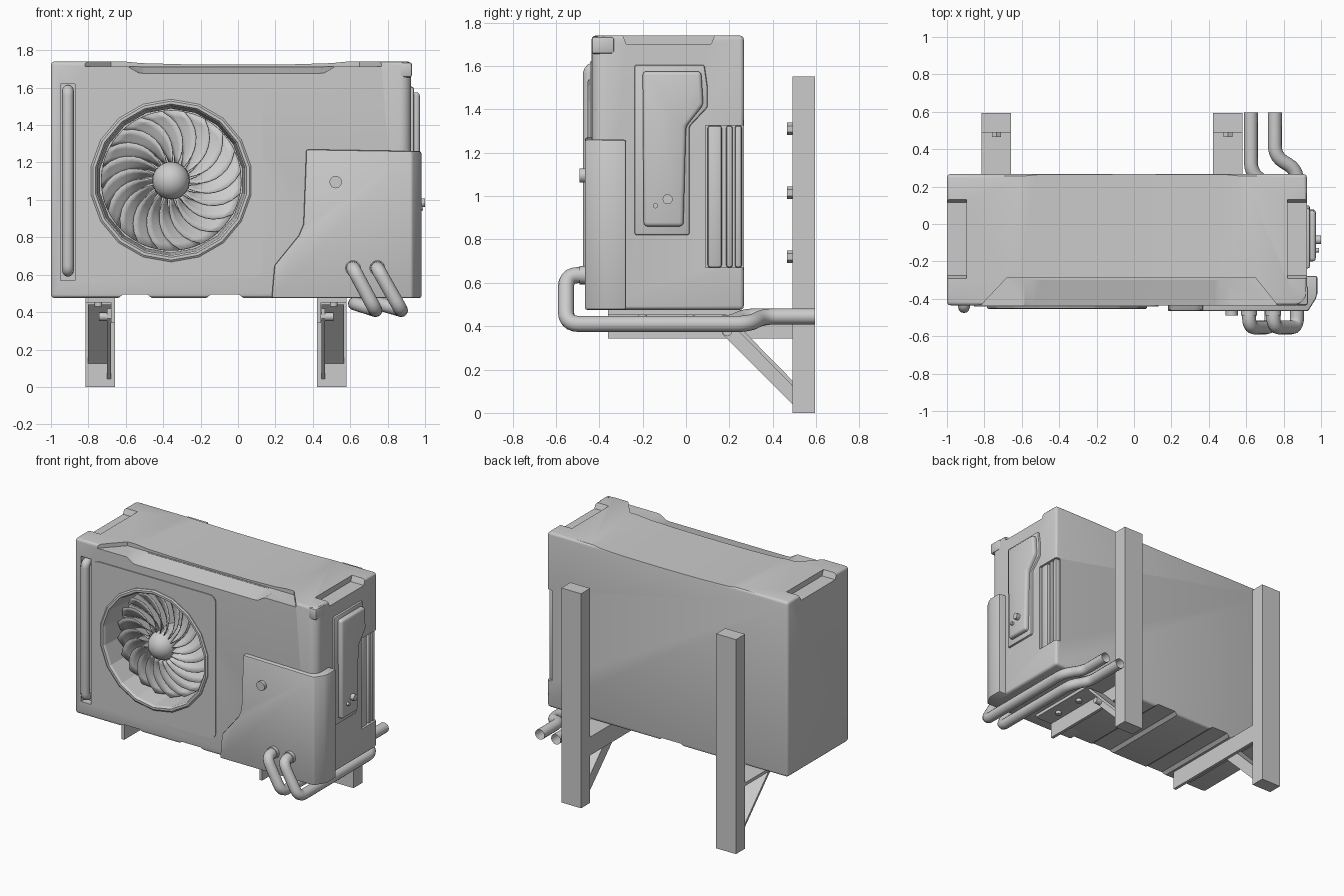
import bpy, bmesh, math
from mathutils import Vector, Matrix

if "Cube" in bpy.data.objects:
    bpy.data.objects.remove(bpy.data.objects["Cube"])

def finish(bm, name):
    bmesh.ops.recalc_face_normals(bm, faces=bm.faces)
    me = bpy.data.meshes.new(name)
    bm.to_mesh(me); bm.free()
    ob = bpy.data.objects.new(name, me)
    bpy.context.collection.objects.link(ob)
    return ob

def activate(ob):
    bpy.ops.object.select_all(action='DESELECT')
    ob.select_set(True)
    bpy.context.view_layer.objects.active = ob

def smooth(ob, angle=35):
    activate(ob)
    bpy.ops.object.shade_smooth_by_angle(angle=math.radians(angle))
    return ob

def prism(name, pts, axis, lo, hi):
    """Extrude a 2D outline: axis x uses (y,z), y uses (x,z), z uses (x,y)."""
    put = {'x': lambda a, b, c: (c, a, b), 'y': lambda a, b, c: (a, c, b),
           'z': lambda a, b, c: (a, b, c)}[axis]
    bm = bmesh.new()
    r0 = [bm.verts.new(put(a, b, lo)) for a, b in pts]
    r1 = [bm.verts.new(put(a, b, hi)) for a, b in pts]
    bm.faces.new(r0); bm.faces.new(r1)
    n = len(pts)
    for i in range(n):
        bm.faces.new((r0[i], r0[(i+1) % n], r1[(i+1) % n], r1[i]))
    return finish(bm, name)

def box(name, x0, x1, y0, y1, z0, z1):
    return prism(name, [(x0, y0), (x1, y0), (x1, y1), (x0, y1)], 'z', z0, z1)

def hull(name, pts):
    bm = bmesh.new()
    for p in pts: bm.verts.new(p)
    bmesh.ops.convex_hull(bm, input=bm.verts)
    return finish(bm, name)

def cyl(name, c, axis, r, h, n=16, r2=None):
    rot = {'x': Matrix.Rotation(math.pi/2, 4, 'Y'), 'y': Matrix.Rotation(math.pi/2, 4, 'X'),
           'z': Matrix()}[axis]
    bm = bmesh.new()
    bmesh.ops.create_cone(bm, cap_ends=True, segments=n, radius1=r, radius2=r2 or r,
                          depth=h, matrix=Matrix.Translation(c) @ rot)
    return smooth(finish(bm, name))

def bevel(ob, w, seg=3):
    m = ob.modifiers.new('bevel', 'BEVEL')
    m.width, m.segments, m.limit_method = w, seg, 'ANGLE'
    m.use_clamp_overlap = False
    activate(ob); bpy.ops.object.modifier_apply(modifier=m.name)
    return ob

def cut(ob, cutter, keep=False):
    m = ob.modifiers.new('cut', 'BOOLEAN')
    m.operation, m.object, m.solver = 'DIFFERENCE', cutter, 'EXACT'
    activate(ob); bpy.ops.object.modifier_apply(modifier=m.name)
    if not keep: bpy.data.objects.remove(cutter)

def arc(cx, cy, r, a0, a1, n=6):
    return [(cx + r*math.cos(math.radians(a0 + (a1-a0)*i/n)),
             cy + r*math.sin(math.radians(a0 + (a1-a0)*i/n))) for i in range(n+1)]

def tube(name, pts, r, bend, caps=False):
    pts = [Vector(p) for p in pts]
    path = [pts[0]]
    for a, b, c in zip(pts, pts[1:], pts[2:]):
        p = b + (a-b).normalized() * min(bend, (a-b).length*.48)
        q = b + (c-b).normalized() * min(bend, (c-b).length*.48)
        path += [p*(1-t)**2 + b*2*t*(1-t) + q*t*t for t in (0, .2, .4, .6, .8, 1)]
    path.append(pts[-1])
    cu = bpy.data.curves.new(name, 'CURVE')
    cu.dimensions, cu.bevel_depth, cu.bevel_resolution, cu.use_fill_caps = '3D', r, 4, caps
    sp = cu.splines.new('POLY'); sp.points.add(len(path)-1)
    for s, p in zip(sp.points, path): s.co = (*p, 1)
    ob = bpy.data.objects.new(name, cu)
    bpy.context.collection.objects.link(ob)
    activate(ob); bpy.ops.object.convert(target='MESH')
    return smooth(bpy.context.object, 40)

FX, FZ = -.358, 1.103   # fan centre

# casing, with a wider rounded front right corner
body = prism('casing', [(-1, -.435)] + arc(.865, -.375, .06, -90, 0) + [(.925, .267), (-1, .267)],
             'z', .475, 1.74)
bevel(body, .02)
# dished lid, sloping front lip and the two hand grips
cut(body, prism('c', [(-.62, 1.741), (-.52, 1.731), (-.3, 1.725), (0, 1.723), (.3, 1.725), (.5, 1.731),
                      (.6, 1.741), (.6, 1.9), (-.62, 1.9)], 'y', -.292, .4))
cut(body, hull('c', [(x, y, z) for z in (1.712, 1.9) for x, y in
                     ((-.88, -.5), (-.68, -.288), (.65, -.288), (.82, -.5))]))
cut(body, hull('c', [(-.59, -.3, 1.716), (.52, -.3, 1.716), (-.62, -.5, 1.73), (.55, -.5, 1.73),
                     (-.5, -.44, 1.675), (.43, -.44, 1.675), (-.5, -.5, 1.66), (.43, -.5, 1.66),
                     (-.5, -.3, 1.71), (.43, -.3, 1.71)]))
for x0, x1 in ((-1.1, -.895), (.82, 1.1)):
    cut(body, prism('c', [(-.275, 1.7), (.115, 1.7), (.14, 1.76), (-.3, 1.76)], 'x', x0, x1))
# floor grooves, coil opening, grip slot
for x0, x1 in ((-.64, -.46), (-.17, .03)):
    cut(body, prism('c', [(x0, .46), (x0, .475), (x0+.025, .494), (x1-.025, .494), (x1, .475), (x1, .46)],
                    'y', -.6, .6))
cut(body, box('c', .885, 1.1, .09, .4, .67, 1.325))
cut(body, box('c', -.95, -.872, -.6, -.385, .57, 1.62))
# fan panel and the fan well through both
x0, x1, z0, z1, r = -.855, .13, .585, 1.62, .05
panel = prism('fan_panel', arc(x0+r, z0+r, r, 180, 270) + arc(x1-r, z0+r, r, 270, 360) +
              arc(x1-r, z1-r, r, 0, 90) + arc(x0+r, z1-r, r, 90, 180), 'y', -.442, -.4)
well = cyl('well', (FX, -.4, FZ), 'y', .42, .4, 36)
cut(panel, well, True); cut(body, well)
smooth(body, 30); smooth(panel, 30)
smooth(bevel(box('corner_cap', .86, .93, -.435, -.33, 1.655, 1.735), .012, 2))

# vertical grip bar
tube('grip_bar', [(-.909, -.39, .62), (-.909, -.445, .62), (-.909, -.445, 1.585), (-.909, -.39, 1.585)],
     .031, .03, True)

# 18-sided fan ring
bm = bmesh.new()
prof = [(.435, -.43), (.435, -.448), (.425, -.455), (.41, -.455), (.40, -.44), (.385, -.23), (.415, -.23)]
rings = []
for i in range(18):
    a = math.radians(90 + 20*i)
    rings.append([bm.verts.new((FX + q*math.cos(a), y, FZ + q*math.sin(a))) for q, y in prof])
for i in range(18):
    A, B = rings[i], rings[(i+1) % 18]
    for j in range(len(prof)):
        k = (j+1) % len(prof)
        bm.faces.new((A[j], A[k], B[k], B[j]))
finish(bm, 'fan_ring')

# swept fan blades with narrow roots
bm = bmesh.new()
N, R, S = 20, 8, 3
for b in range(N):
    g = []
    for i in range(R+1):
        t = i/R
        rad = .1 + .275*t
        wide = math.radians(10 + 13*math.sin(min(t*1.6, 1)*math.pi/2) - 6*max(0, t-.8)*5)
        row = []
        for j in range(S+1):
            s = j/S
            a = 2*math.pi*b/N + math.radians(34)*t**1.3 + wide*(s-.5)
            row.append(bm.verts.new((FX + rad*math.cos(a), -.385 + .05*t + .065*s, FZ + rad*math.sin(a))))
        g.append(row)
    for i in range(R):
        for j in range(S):
            bm.faces.new((g[i][j], g[i+1][j], g[i+1][j+1], g[i][j+1]))
blades = finish(bm, 'fan_blades')
m = blades.modifiers.new('thick', 'SOLIDIFY'); m.thickness = .006
smooth(blades)
bm = bmesh.new()
bmesh.ops.create_uvsphere(bm, u_segments=24, v_segments=16, radius=.1,
                          matrix=Matrix.Translation((FX, -.345, FZ)))
smooth(finish(bm, 'fan_hub'))
cyl('fan_shaft', (FX, -.27, FZ), 'y', .1, .16, 24)

# service cover around the front right corner
cover = prism('service_cover', [(.18, .475), (.195, .65), (.325, .81), (.35, .87), (.365, 1.27),
                                (.98, 1.26), (.98, .475)], 'y', -.466, -.277)
cut(cover, prism('c', [(.99, -.34), (.972, -.40), (.925, -.475), (1.1, -.5), (1.1, -.34)], 'z', .3, 1.5))
smooth(bevel(cover, .01, 2))
cyl('cover_screw', (.522, -.475, 1.095), 'y', .033, .03)

# side terminal panel with raised lid and knobs
base = prism('side_panel', [(-.237, .82), (.016, .82), (.016, 1.32), (.1, 1.41), (.1, 1.5), (.085, 1.605),
                            (-.237, 1.605)], 'x', .9, .94)
smooth(bevel(base, .01, 2))
lid = prism('side_panel_lid', [(-.195, .86), (-.012, .86), (0, 1.32), (.08, 1.42), (.07, 1.575),
                               (-.2, 1.575)], 'x', .91, .972)
smooth(bevel(lid, .018, 3))
cyl('side_knob', (.98, -.085, .985), 'x', .023, .04)
cyl('side_screw', (.975, -.14, .955), 'x', .012, .03, 12)

# coil bars in the side opening
for i, (y0, y1) in enumerate(((.1, .165), (.185, .215), (.225, .258))):
    smooth(bevel(box(f'coil_bar_{i+1}', .87, .918, y0, y1, .67, 1.325), .012, 2))

# refrigerant pipes
for i, (xa, xb, xc, yb) in enumerate(((.615, .735, .625, .2), (.745, .872, .753, .29))):
    tube(f'pipe_{i+1}', [(xa, -.44, .635), (xa, -.553, .635), (xb, -.553, .41), (xb, yb, .41),
                         (xc, yb+.07, .445), (xc, .595, .445)], .037, .06)
    cyl(f'pipe_collar_{i+1}', (xa, -.475, .635), 'y', .042, .03, 20)

# wall brackets, mirrored about each other
for side, cx, s in (('left', -.736, 1), ('right', .502, -1)):
    def X(u0, u1): return sorted((cx + s*u0, cx + s*u1))
    box(f'{side}_wall_post', *X(-.079, .079), .49, .594, 0, 1.55)
    box(f'{side}_arm_top', *X(-.079, .079), -.36, .49, .452, .475)
    box(f'{side}_arm_web', *X(.057, .079), -.36, .49, .343, .475)
    prism(f'{side}_brace_web', [(.165, .365), (.165, .42), (.2, .42), (.49, .135), (.49, .042)],
          'x', *X(.036, .056))
    prism(f'{side}_brace_flange', [(.18, .44), (.205, .44), (.49, .15), (.49, .125)], 'x', *X(-.065, .056))
    for z in (.72, 1.015, 1.31):
        cyl(f'{side}_post_bolt', (cx, .478, z), 'y', .028, .026, 6)
    cyl(f'{side}_brace_bolt', (cx + s*.03, .19, .375), 'x', .022, .075, 12)
    for y in (-.2, .02):
        cyl(f'{side}_foot_bolt', (cx - s*.01, y, .445), 'z', .02, .03, 12)
